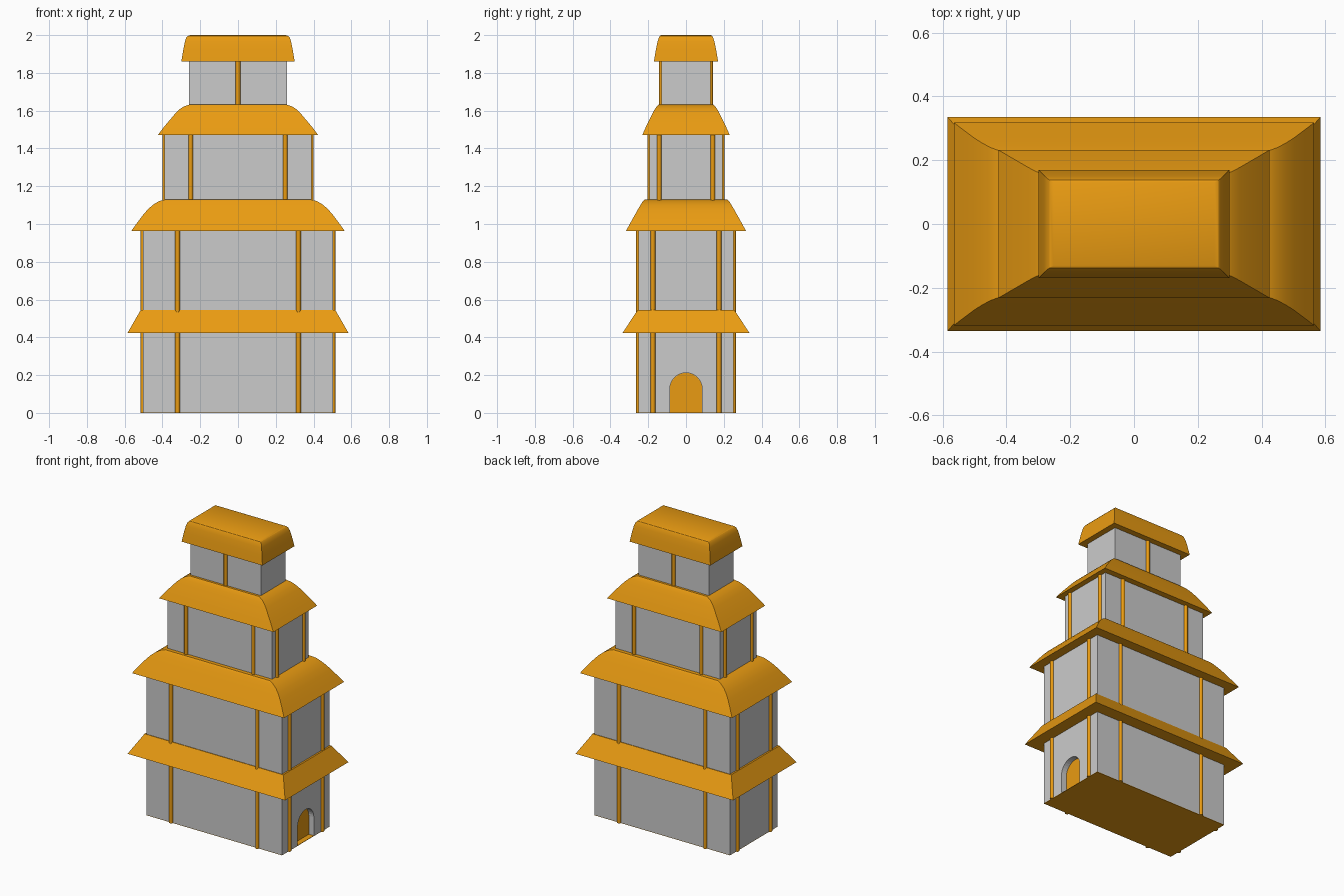
import bpy, bmesh, math

if "Cube" in bpy.data.objects:
    bpy.data.objects.remove(bpy.data.objects["Cube"])

orange = bpy.data.materials.new("orange")
orange.diffuse_color = (0.82, 0.33, 0.006, 1)
orange.use_nodes = True
orange.node_tree.nodes["Principled BSDF"].inputs["Base Color"].default_value = orange.diffuse_color


def make(name, bm, mat=None):
    bmesh.ops.recalc_face_normals(bm, faces=bm.faces)
    me = bpy.data.meshes.new(name)
    bm.to_mesh(me)
    bm.free()
    ob = bpy.data.objects.new(name, me)
    bpy.context.collection.objects.link(ob)
    if mat:
        me.materials.append(mat)
    return ob


def loft(name, rings, mat=None):
    """Closed solid through rectangles (half x, half y, z)."""
    bm = bmesh.new()
    loops = [[bm.verts.new((sx * hx, sy * hy, z))
              for sx, sy in ((-1, -1), (1, -1), (1, 1), (-1, 1))]
             for hx, hy, z in rings]
    for a, b in zip(loops, loops[1:]):
        for i in range(4):
            j = (i + 1) % 4
            bm.faces.new((a[i], a[j], b[j], b[i]))
    bm.faces.new(loops[0])
    bm.faces.new(loops[-1])
    return make(name, bm, mat)


def arch(name, x0, x1, r, z0, spring, mat=None):
    """Round-topped doorway block between x0 and x1."""
    pts = [(-r, z0), (r, z0)]
    pts += [(r * math.cos(math.pi * i / 16), spring + r * math.sin(math.pi * i / 16))
            for i in range(17)]
    bm = bmesh.new()
    f = bm.faces.new([bm.verts.new((x0, y, z)) for y, z in pts])
    ext = bmesh.ops.extrude_face_region(bm, geom=[f])
    bmesh.ops.translate(bm, vec=(x1 - x0, 0, 0),
                        verts=[v for v in ext["geom"] if isinstance(v, bmesh.types.BMVert)])
    return make(name, bm, mat)


def posts(name, spots, z0, z1):
    """Slim round posts half sunk into the walls."""
    for n, (x, y) in enumerate(spots):
        bpy.ops.mesh.primitive_cylinder_add(vertices=12, radius=0.0125, depth=z1 - z0,
                                            location=(x, y, (z0 + z1) / 2))
        ob = bpy.context.object
        ob.name = f"{name}_{n + 1}"
        ob.data.materials.append(orange)
        bpy.ops.object.shade_smooth_by_angle(angle=math.radians(40))


def ring_spots(hx, hy, px, py):
    s = (-1, 1)
    return ([(a * px, b * hy) for a in s for b in s] +
            [(a * hx, b * py) for a in s for b in s])


# Walls of each storey
lower = loft("lower_walls", [(0.503, 0.252, 0.003), (0.503, 0.252, 0.97)])
loft("third_storey_walls", [(0.388, 0.192, 1.12), (0.388, 0.192, 1.48)])
loft("top_storey_walls", [(0.26, 0.13, 1.62), (0.26, 0.13, 1.87)])
loft("floor", [(0.503, 0.252, 0), (0.503, 0.252, 0.003)], orange)

# Recessed arched door on the right side
cutter = arch("door_cutter", 0.463, 0.6, 0.086, -0.05, 0.126)
cutter.hide_render = True
cutter.hide_viewport = True
cut = lower.modifiers.new("door_recess", "BOOLEAN")
cut.operation = "DIFFERENCE"
cut.solver = "EXACT"
cut.object = cutter
arch("door", 0.44, 0.466, 0.0855, 0.003, 0.126, orange)

# Posts
posts("first_storey_post", ring_spots(0.503, 0.252, 0.32, 0.175), 0, 0.45)
posts("second_storey_post", ring_spots(0.503, 0.252, 0.32, 0.175), 0.53, 0.98)
posts("third_storey_post", ring_spots(0.388, 0.192, 0.25, 0.142), 1.12, 1.48)
posts("top_storey_post", [(0, -0.13), (0, 0.13)], 1.62, 1.87)

# Roofs: straight skirt, two bowed hipped roofs, rounded cap
roofs = {
    "skirt_roof": [(0.585, 0.336, 0.423), (0.515, 0.256, 0.545)],
    "second_roof": [(0.565, 0.318, 0.963), (0.535, 0.295, 1.005), (0.503, 0.271, 1.048),
                    (0.475, 0.253, 1.08), (0.448, 0.239, 1.103),
                    (0.42, 0.229, 1.12), (0.388, 0.218, 1.129)],
    "third_roof": [(0.425, 0.232, 1.47), (0.393, 0.213, 1.513), (0.36, 0.194, 1.552),
                   (0.333, 0.178, 1.584), (0.308, 0.165, 1.608),
                   (0.285, 0.155, 1.623), (0.258, 0.146, 1.632)],
    "top_roof": [(0.3, 0.17, 1.86), (0.29, 0.16, 1.92), (0.281, 0.151, 1.965),
                 (0.274, 0.144, 1.986), (0.265, 0.138, 1.996), (0.252, 0.13, 2.0)],
}
for name, rings in roofs.items():
    ob = loft(name, rings, orange)
    bpy.context.view_layer.objects.active = ob
    bpy.ops.object.select_all(action="DESELECT")
    ob.select_set(True)
    bpy.ops.object.shade_smooth_by_angle(angle=math.radians(30))
